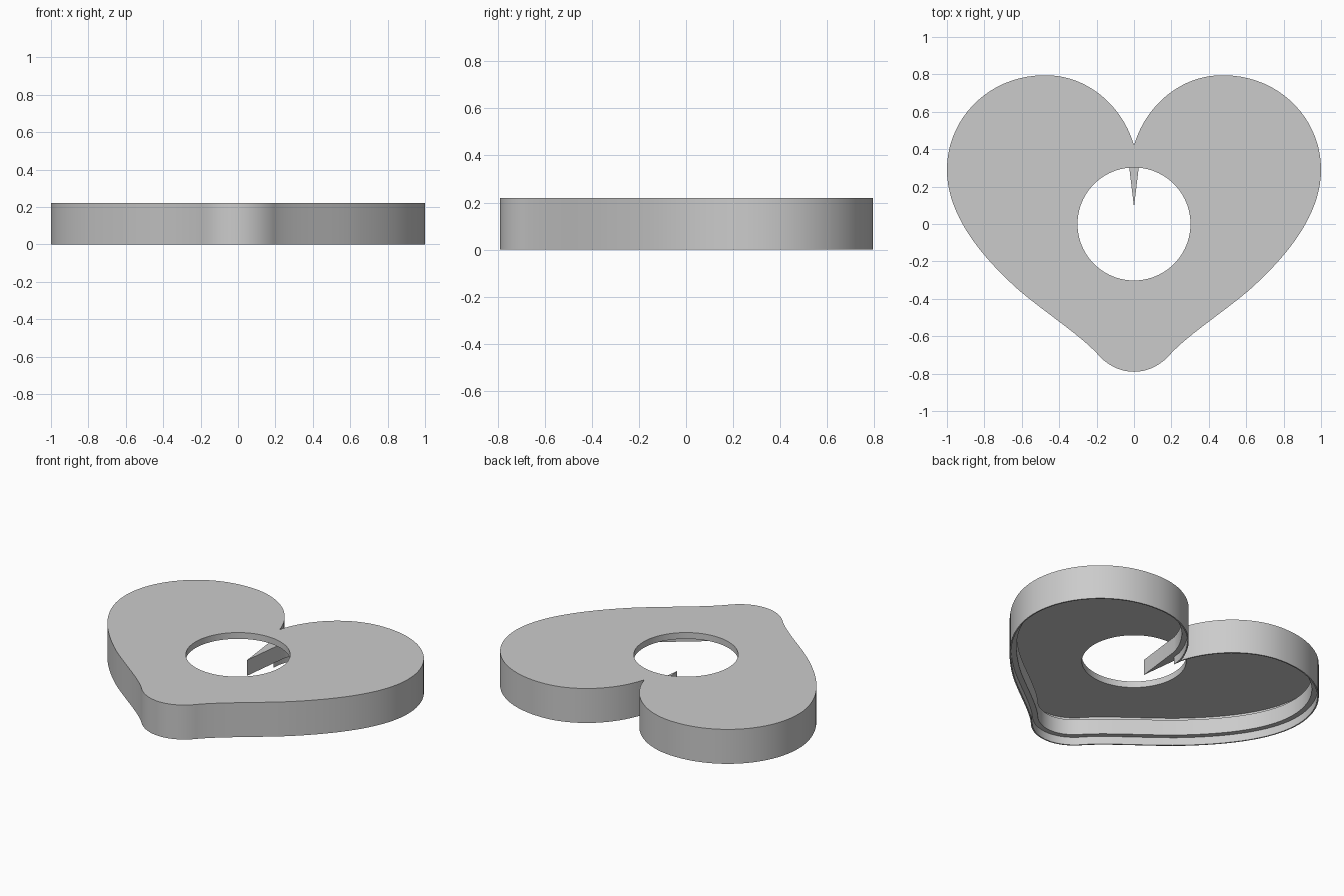
import bpy
import bmesh
import math
from mathutils import Vector
from mathutils.geometry import interpolate_bezier

default = bpy.data.objects.get("Cube")
if default:
    bpy.data.objects.remove(default, do_unlink=True)

HEIGHT, CEILING, HOLE_RADIUS = 0.22, 0.18, 0.302

# Right half of the heart as Bezier spans, from the cleft to the bottom point
SPANS = [
    [(0, .42), (.06, .63), (.25, .80), (.48, .795)],
    [(.48, .795), (.77, .795), (1, .57), (1, .29)],
    [(1, .29), (1, .05), (.82, -.17), (.62, -.35)],
    [(.62, -.35), (.48, -.47), (.30, -.585), (.20, -.69)],
    [(.20, -.69), (.15, -.75), (.08, -.79), (0, -.79)],
]
half = [Vector((0, .42, 0))]
for span in SPANS:
    half += interpolate_bezier(*[Vector((x, y, 0)) for x, y in span], 20)[1:]


def outline(inset, cleft_y):
    """Closed heart outline moved inwards, with its cleft drawn to a sharp tip."""
    side = []
    for i, p in enumerate(half):
        after = half[i + 1] if i + 1 < len(half) else Vector((-half[i - 1].x, half[i - 1].y, 0))
        tangent = (after - half[max(i - 1, 0)]).normalized()
        side.append((p.x + tangent.y * inset, p.y - tangent.x * inset))
    side[-1] = (0, side[-1][1])
    return [(0, cleft_y)] + side + [(-x, y) for x, y in reversed(side[:-1])]


def add_loop(bm, points, z):
    return [bm.verts.new((x, y, z)) for x, y in points]


def bridge(bm, a, b):
    n = len(a)
    for i in range(n):
        j = (i + 1) % n
        bm.faces.new((a[i], a[j], b[j], b[i]))


outer = outline(0, .42)
rim = outline(.008, .36)
ring = outline(.04, .09)
bm = bmesh.new()

# Outer wall, thin rim, thicker inner band and the groove above it
section = [(outer, HEIGHT), (outer, 0), (rim, 0), (rim, .05),
           (ring, .05), (ring, .15), (rim, .15), (rim, CEILING)]
loops = [add_loop(bm, points, z) for points, z in section]
for a, b in zip(loops, loops[1:]):
    bridge(bm, a, b)

# Wall of the round hole
circle = [(HOLE_RADIUS * math.cos(t * math.tau / 96),
           HOLE_RADIUS * math.sin(t * math.tau / 96)) for t in range(96)]
bridge(bm, add_loop(bm, circle, HEIGHT), add_loop(bm, circle, CEILING))
bmesh.ops.remove_doubles(bm, verts=bm.verts[:], dist=1e-5)

# Top face and ceiling, each filled around the hole
for z in (HEIGHT, CEILING):
    edges = [e for e in bm.edges if e.is_boundary
             and all(abs(v.co.z - z) < 1e-4 for v in e.verts)]
    bmesh.ops.triangle_fill(bm, edges=edges, use_beauty=True, normal=(0, 0, 1))
bmesh.ops.recalc_face_normals(bm, faces=bm.faces[:])

mesh = bpy.data.meshes.new("heart_lid")
bm.to_mesh(mesh)
bm.free()
lid = bpy.data.objects.new("heart_lid", mesh)
bpy.context.collection.objects.link(lid)

# Plain grey material
grey = bpy.data.materials.new("light_grey")
grey.use_nodes = True
grey.diffuse_color = (.6, .6, .6, 1)
grey.node_tree.nodes["Principled BSDF"].inputs["Base Color"].default_value = (.6, .6, .6, 1)
mesh.materials.append(grey)

bpy.context.view_layer.objects.active = lid
lid.select_set(True)
bpy.ops.object.shade_smooth_by_angle(angle=math.radians(30))
